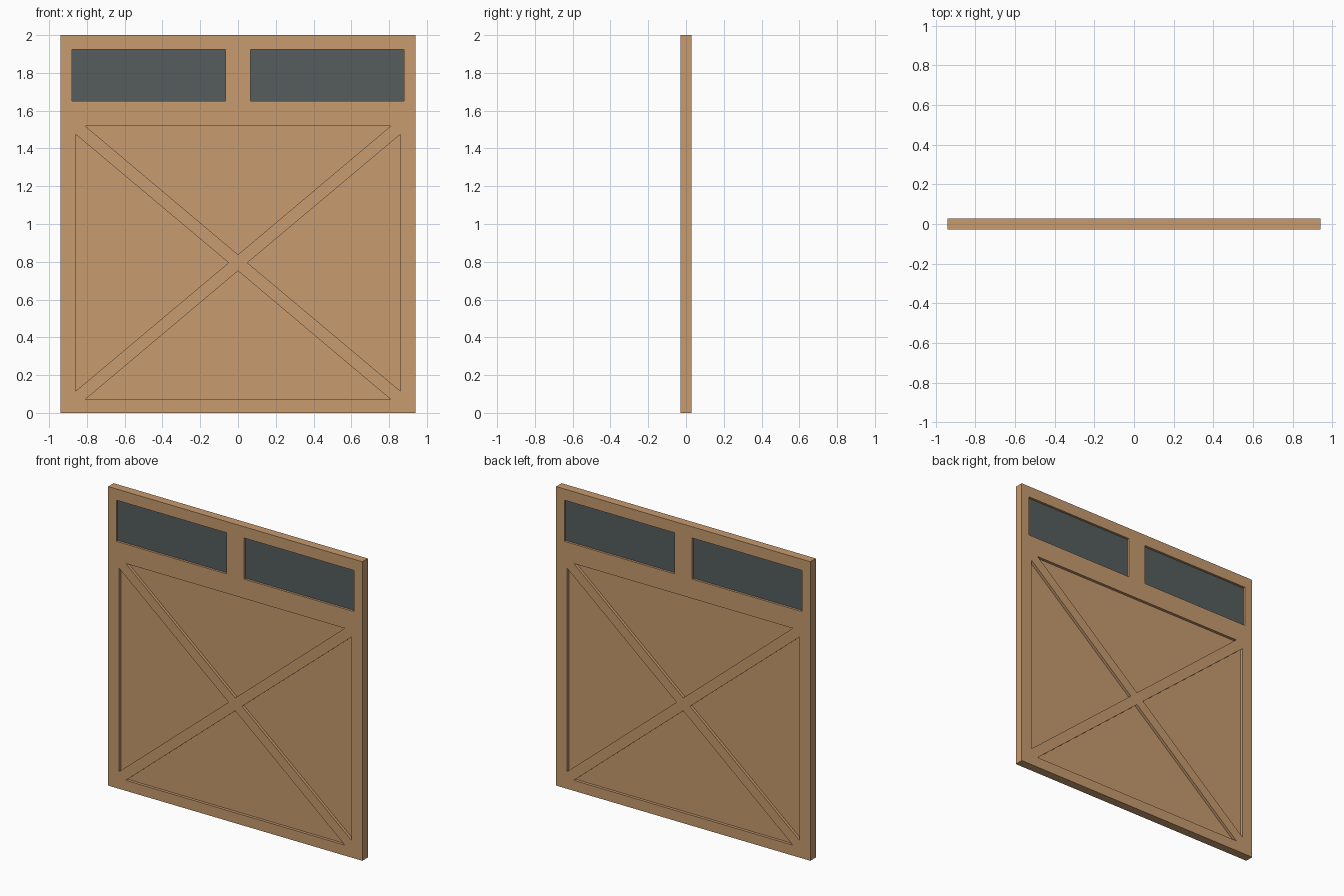
import bpy
import math

if "Cube" in bpy.data.objects:
    bpy.data.objects.remove(bpy.data.objects["Cube"])

HALF_T = 0.029      # half thickness of the door
PANEL_T = 0.010     # half thickness of recessed wood panels
GLASS_T = 0.014     # half thickness of the glass


def material(name, rgb):
    m = bpy.data.materials.new(name)
    m.diffuse_color = (*rgb, 1.0)
    m.use_nodes = True
    m.node_tree.nodes["Principled BSDF"].inputs["Base Color"].default_value = m.diffuse_color
    return m


wood = material("warm_wood", (0.57, 0.325, 0.158))
glass = material("dark_glass", (0.092, 0.109, 0.108))


def slab(name, outlines, half_thickness, mat):
    """Filled x/z outlines (inner ones become holes), thickened along y."""
    curve = bpy.data.curves.new(name + "_profile", 'CURVE')
    curve.dimensions = '2D'
    curve.fill_mode = 'BOTH'
    curve.extrude = half_thickness
    for pts in outlines:
        s = curve.splines.new('POLY')
        s.points.add(len(pts) - 1)
        for p, (x, z) in zip(s.points, pts):
            p.co = (x, z, 0, 1)
        s.use_cyclic_u = True
    tmp = bpy.data.objects.new(name + "_curve", curve)
    bpy.context.collection.objects.link(tmp)
    bpy.context.view_layer.update()
    dg = bpy.context.evaluated_depsgraph_get()
    mesh = bpy.data.meshes.new_from_object(tmp.evaluated_get(dg))
    bpy.data.objects.remove(tmp)
    # stand the flat profile upright
    for v in mesh.vertices:
        x, z, y = v.co
        v.co = (x, -y, z)
    mesh.materials.clear()
    mesh.materials.append(mat)
    for p in mesh.polygons:
        p.use_smooth = False
        p.material_index = 0
    ob = bpy.data.objects.new(name, mesh)
    bpy.context.collection.objects.link(ob)
    return ob


def rect(x0, x1, z0, z1):
    return [(x0, z0), (x1, z0), (x1, z1), (x0, z1)]


def mirrored(pts):
    return [(-x, z) for x, z in reversed(pts)]


# Openings: two windows and four triangles around the cross brace
window = rect(0.065, 0.88, 1.65, 1.925)
side = [(0.86, 0.115), (0.86, 1.475), (0.05, 0.795)]
top = [(-0.81, 1.52), (0, 0.838), (0.81, 1.52)]
bottom = [(-0.81, 0.07), (0.81, 0.07), (0, 0.752)]

windows = {"window_right": window, "window_left": mirrored(window)}
panels = {"panel_right": side, "panel_left": mirrored(side),
          "panel_top": top, "panel_bottom": bottom}

# Door frame with cross brace
slab("door_frame",
     [rect(-0.94, 0.94, 0, 2.0), *windows.values(), *panels.values()],
     HALF_T, wood)

# Recessed panels and glass, visible from both sides
for name, pts in panels.items():
    slab(name, [pts], PANEL_T, wood)
for name, pts in windows.items():
    slab(name, [pts], GLASS_T, glass)
